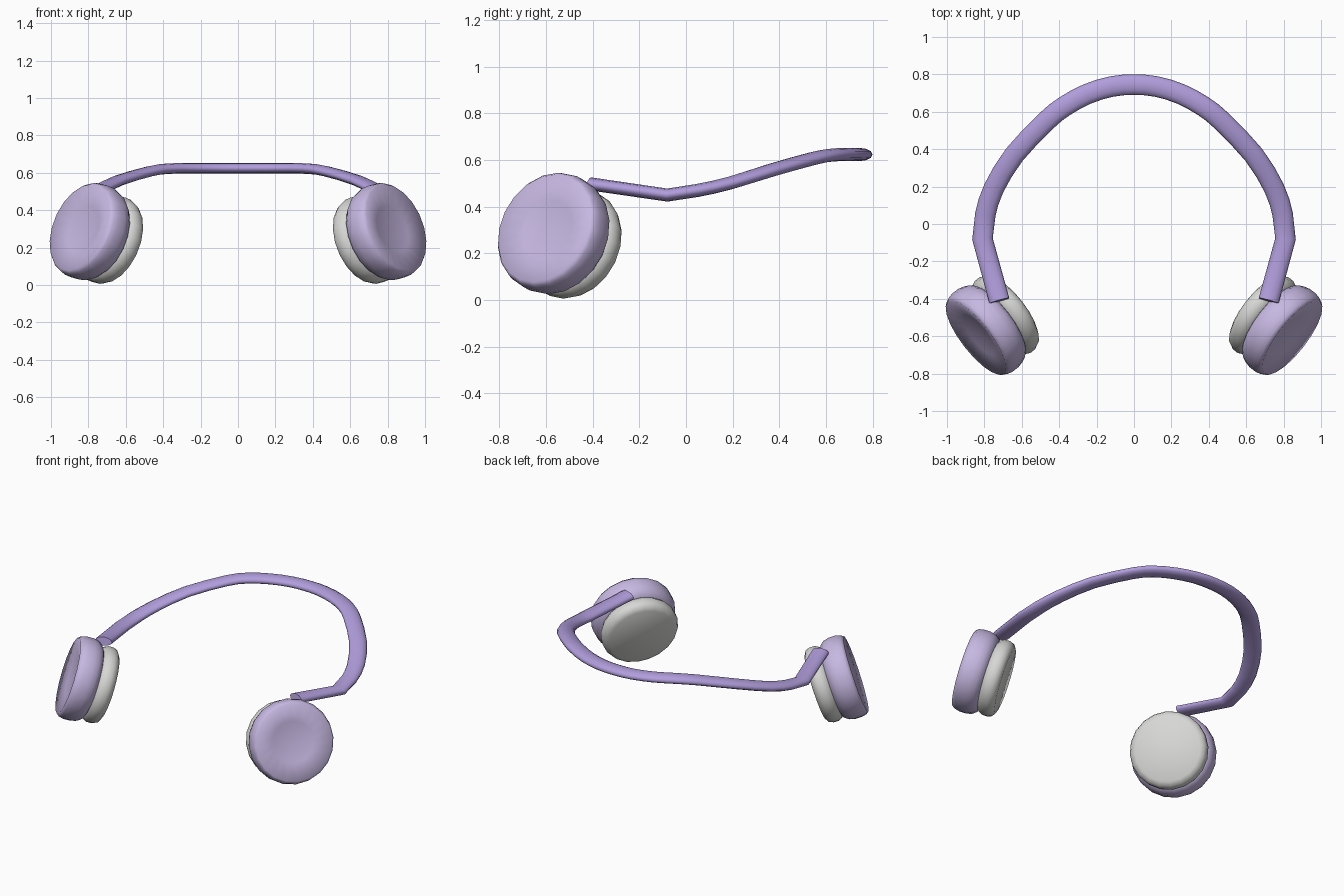
import bpy, bmesh, math
from mathutils import Vector

if "Cube" in bpy.data.objects:
    bpy.data.objects.remove(bpy.data.objects["Cube"])


def material(name, rgb):
    m = bpy.data.materials.new(name)
    m.diffuse_color = (*rgb, 1)
    m.use_nodes = True
    m.node_tree.nodes["Principled BSDF"].inputs["Base Color"].default_value = m.diffuse_color
    return m


band_mat = material("violet", (0.44, 0.34, 0.72))
cup_mat = material("pale lilac", (0.57, 0.48, 0.76))
pad_mat = material("light grey", (0.68, 0.68, 0.67))


def finish(bm, name, mat, angle):
    bmesh.ops.recalc_face_normals(bm, faces=bm.faces)
    me = bpy.data.meshes.new(name)
    bm.to_mesh(me)
    bm.free()
    me.materials.append(mat)
    ob = bpy.data.objects.new(name, me)
    bpy.context.collection.objects.link(ob)
    bpy.ops.object.select_all(action='DESELECT')
    bpy.context.view_layer.objects.active = ob
    ob.select_set(True)
    bpy.ops.object.shade_smooth_by_angle(angle=math.radians(angle))
    return ob


def bridge(bm, rings):
    for a, b in zip(rings, rings[1:]):
        n = len(a)
        for i in range(n):
            bm.faces.new((a[i], a[(i + 1) % n], b[(i + 1) % n], b[i]))


def lathe(name, profile, mat, centre, axis, angle, sides=20):
    """Revolve (radius, offset) pairs around an axis; both ends close to a point."""
    bm = bmesh.new()
    rot = axis.to_track_quat('Z', 'Y')
    place = lambda r, h, a: centre + rot @ Vector((r * math.cos(a), r * math.sin(a), h))
    rings = [[bm.verts.new(place(r, h, 2 * math.pi * i / sides)) for i in range(sides)]
             for r, h in profile[1:-1]]
    bridge(bm, rings)
    for ring, (r, h) in ((rings[0], profile[0]), (rings[-1], profile[-1])):
        tip = bm.verts.new(place(0, h, 0))
        for i in range(sides):
            bm.faces.new((ring[i], ring[(i + 1) % sides], tip))
    return finish(bm, name, mat, angle)


# Headband: flattened tube swept along a mirrored path
half = [(0.72, -0.41, 0.498), (0.81, -0.08, 0.450), (0.795, 0.05, 0.470),
        (0.75, 0.19, 0.502), (0.64, 0.37, 0.558), (0.47, 0.55, 0.608),
        (0.37, 0.63, 0.622), (0.25, 0.695, 0.624), (0.12, 0.735, 0.624)]
pts = [Vector(p) for p in half + [(0, 0.745, 0.624)]]
pts += [Vector((-x, y, z)) for x, y, z in reversed(half)]
# Smooth the arc with one midpoint per span, keeping the bends near the cups
path = pts[:2]
for k in range(1, len(pts) - 2):
    if 1 < k < len(pts) - 3:
        path.append((9 * (pts[k] + pts[k + 1]) - pts[k - 1] - pts[k + 2]) / 16)
    path.append(pts[k + 1])
path.append(pts[-1])

bm = bmesh.new()
rings = []
for k, p in enumerate(path):
    d_in = (p - path[k - 1]).normalized() if k else None
    d_out = (path[k + 1] - p).normalized() if k < len(path) - 1 else None
    t = ((d_in or d_out) + (d_out or d_in)).normalized()
    side = t.cross(Vector((0, 0, 1))).normalized()
    up = side.cross(t)
    rings.append([bm.verts.new(p + side * 0.055 * math.cos(a) + up * 0.028 * math.sin(a))
                  for a in (2 * math.pi * i / 12 for i in range(12))])
bridge(bm, rings)
bm.faces.new(rings[0])
bm.faces.new(rings[-1])
finish(bm, "headband", band_mat, 80)

# Ear cups with a dished outer face, and rounded cushions inside
shell = [(0, 0.072), (0.13, 0.08), (0.243, 0.106), (0.257, 0.088), (0.264, 0.06),
         (0.264, 0.015), (0.255, -0.02), (0.235, -0.045), (0.2, -0.062), (0, -0.062)]
cushion = [(0, -0.04), (0.205, -0.04), (0.23, -0.06), (0.243, -0.085), (0.243, -0.118),
           (0.232, -0.142), (0.205, -0.158), (0, -0.158)]
tilt = math.radians(18.5)
for s, label in ((1, "right"), (-1, "left")):
    axis = Vector((s * 0.79 * math.cos(tilt), -0.613 * math.cos(tilt), math.sin(tilt)))
    centre = Vector((s * 0.767, -0.547, 0.274))
    lathe(label + "_ear_cup", shell, cup_mat, centre, axis, 75)
    lathe(label + "_ear_cushion", cushion, pad_mat, centre, axis, 50)
